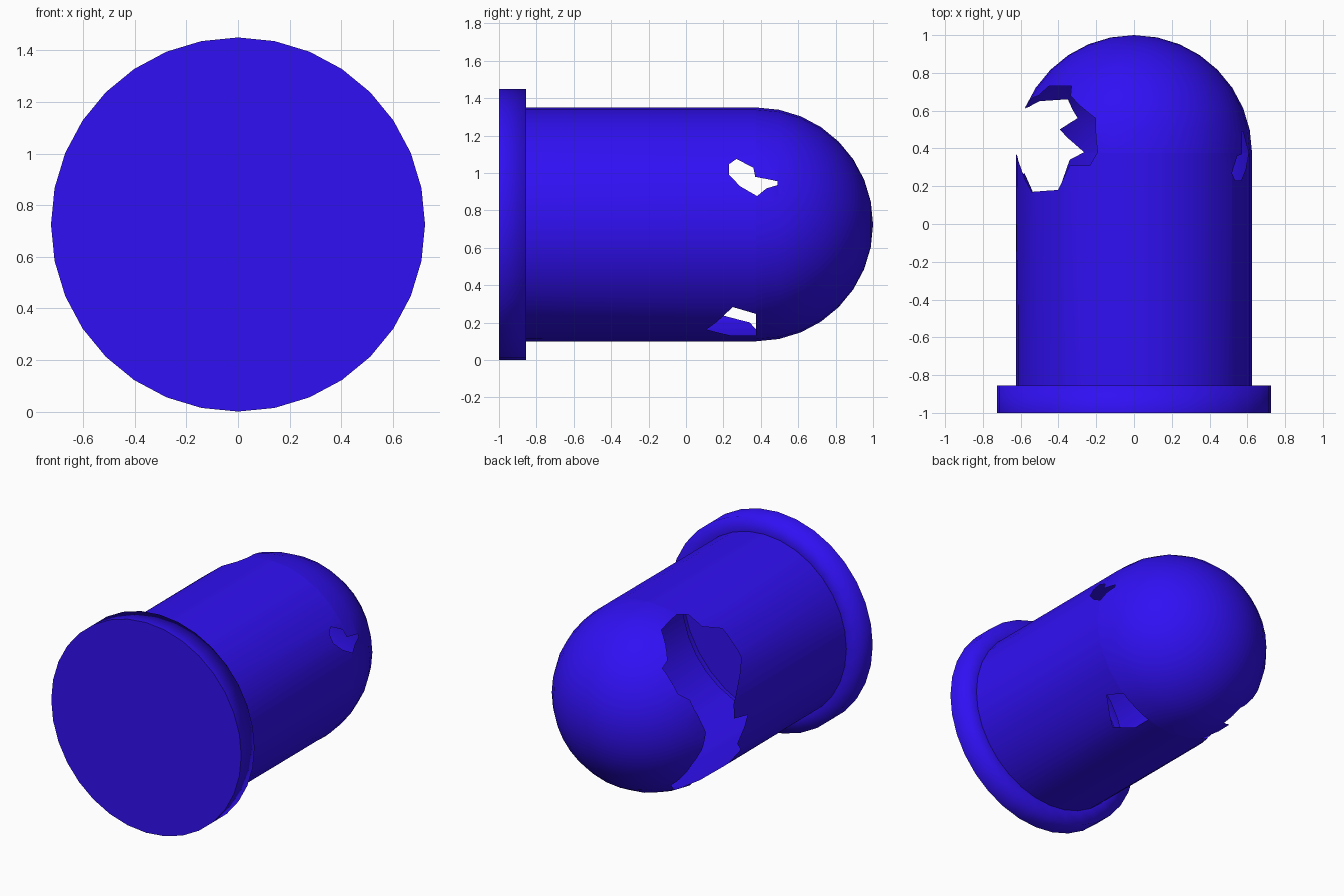
import bpy, bmesh, math
from math import cos, sin, radians, pi
from mathutils import Vector
from mathutils.geometry import delaunay_2d_cdt

if "Cube" in bpy.data.objects:
    bpy.data.objects.remove(bpy.data.objects["Cube"])

SIDES = 32
ZC = 0.725          # height of the long axis
RB, RF = 0.625, 0.725   # body and flange radius
SEAM = 0.375        # where the dome starts
Y0, Y1 = -1.0, -0.855

mat = bpy.data.materials.new("blue")
mat.diffuse_color = (0.03, 0.005, 0.9, 1)
mat.use_nodes = True
mat.node_tree.nodes["Principled BSDF"].inputs["Base Color"].default_value = mat.diffuse_color

# Broken openings as (angle around axis in degrees, y)
HOLES = [
    # big break on the left
    [(108, .38), (112, .31), (123, .31), (130, .18), (150, .17), (172, .365),
     (181, .37), (184, .22), (202, .27), (211, .17), (230, .165), (237, .34),
     (245, .38), (230, .50), (240, .56), (231, .66), (207, .65), (195, .62),
     (183, .61), (165, .67), (158, .68), (151, .73), (130, .73), (128, .68),
     (119, .62), (110, .56), (109, .46)],
    # upper right
    [(34, .27), (29, .36), (24, .37), (22, .49), (20, .49), (18, .43),
     (14, .38), (19, .29), (25, .23), (31, .23)],
    # lower right
    [(-64, .11), (-45, .25), (-50, .375), (-72, .375), (-72, .24)],
]


def to_s(y):
    """Length along the outline for a given y."""
    return y if y <= SEAM else SEAM + RB * math.asin(min(1, (y - SEAM) / RB))


def on_surface(a, s):
    """Wrap (angle, outline length) onto the capsule."""
    f = max(0, (s - SEAM) / RB)
    r = RB * cos(f)
    y = s if s <= SEAM else SEAM + RB * sin(f)
    return Vector((r * cos(a), y, ZC + r * sin(a)))


def finish(name, bm):
    bmesh.ops.remove_doubles(bm, verts=bm.verts, dist=1e-4)
    me = bpy.data.meshes.new(name)
    bm.to_mesh(me)
    bm.free()
    for p in me.polygons:
        p.use_smooth = True
    me.materials.append(mat)
    ob = bpy.data.objects.new(name, me)
    bpy.context.collection.objects.link(ob)
    return ob


def shell(name, rows):
    """Unrolled grid with the openings cut out, wrapped to 3D."""
    n = SIDES + 1
    pts = [Vector((-pi / 2 + 2 * pi * i / SIDES, s)) for s in rows for i in range(n)]
    faces = [[j * n + i, j * n + i + 1, (j + 1) * n + i + 1, (j + 1) * n + i]
             for j in range(len(rows) - 1) for i in range(SIDES)]
    ngrid = len(faces)
    for hole in HOLES:
        loop = [Vector((radians(a), to_s(y))) for a, y in hole]
        area = sum(p.cross(q) for p, q in zip(loop, loop[1:] + loop[:1]))
        if area < 0:
            loop.reverse()
        faces.append(list(range(len(pts), len(pts) + len(loop))))
        pts += loop
    vs, _, fs, _, _, origin = delaunay_2d_cdt(pts, [], faces, 1, 1e-5, True)
    bm = bmesh.new()
    bv = [bm.verts.new(on_surface(v.x, v.y)) for v in vs]
    for f, src in zip(fs, origin):
        if src and max(src) < ngrid:
            bm.faces.new([bv[i] for i in reversed(f)])
    loose = [v for v in bm.verts if not v.link_faces]
    bmesh.ops.delete(bm, geom=loose, context='VERTS')
    return finish(name, bm)


def ring(bm, r, y):
    return [bm.verts.new((r * cos(2 * pi * i / SIDES), y, ZC + r * sin(2 * pi * i / SIDES)))
            for i in range(SIDES)]


# Tube body and rounded end
shell("body", [Y1, SEAM])
shell("dome", [SEAM + RB * pi / 2 * k / 8 for k in range(9)])

# Flange rim: outer side and the shoulder around the body
bm = bmesh.new()
rings = [ring(bm, RF, Y0), ring(bm, RF, Y1), ring(bm, RB, Y1)]
for a, b in zip(rings, rings[1:]):
    for i in range(SIDES):
        k = (i + 1) % SIDES
        bm.faces.new((a[i], b[i], b[k], a[k]))
finish("flange_rim", bm)

# Flat base disc
bm = bmesh.new()
bm.faces.new(ring(bm, RF, Y0))
finish("base_disc", bm)
